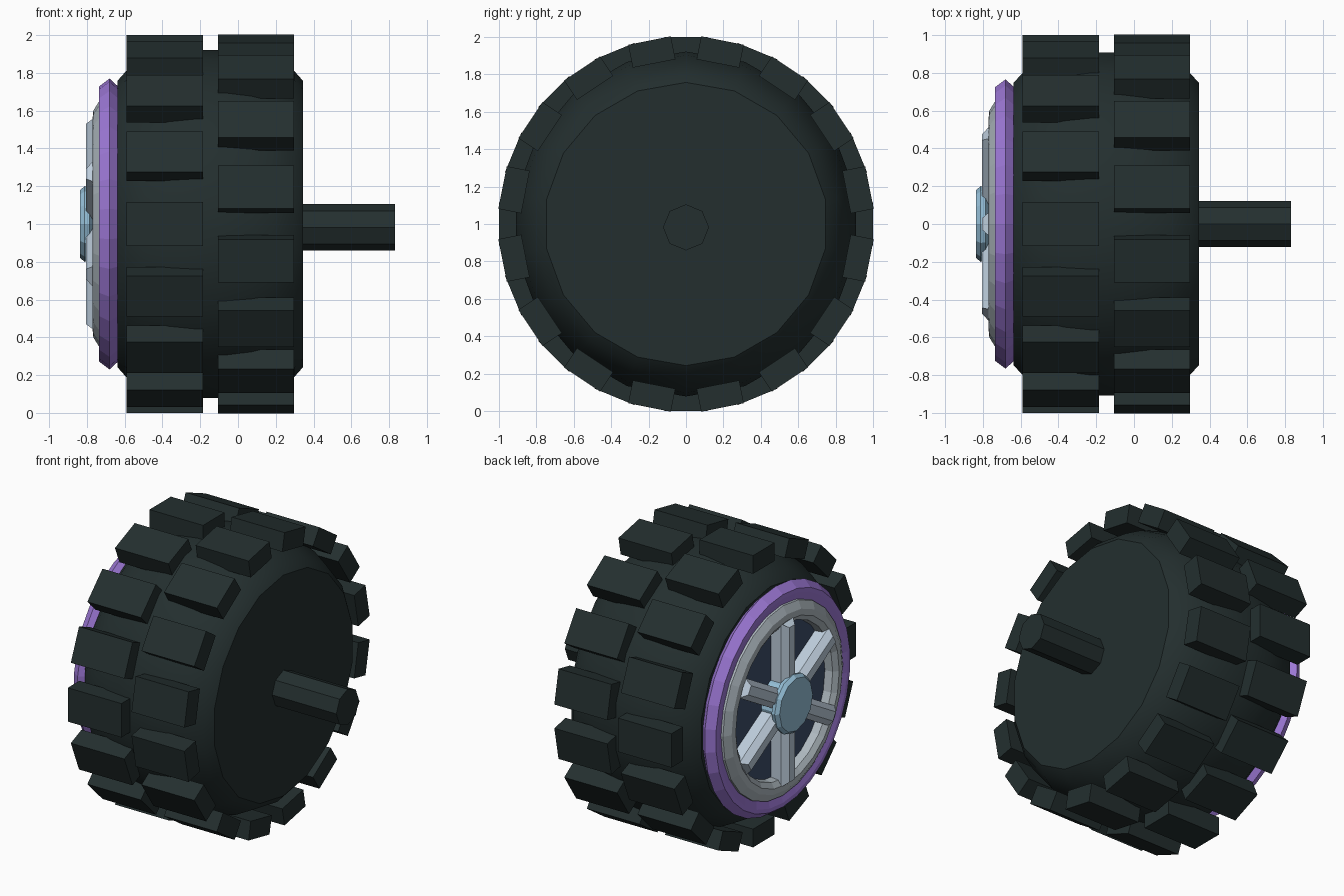
import bpy, bmesh, math
from mathutils import Matrix

if "Cube" in bpy.data.objects:
    bpy.data.objects.remove(bpy.data.objects["Cube"])

CZ = 1.0  # height of the wheel axis


def material(name, rgb):
    m = bpy.data.materials.new(name)
    m.diffuse_color = (*rgb, 1)
    m.use_nodes = True
    m.node_tree.nodes["Principled BSDF"].inputs["Base Color"].default_value = m.diffuse_color
    return m


RUBBER = material("dark rubber", (0.017, 0.028, 0.028))
PURPLE = material("purple", (0.34, 0.19, 0.68))
GREY = material("rim grey", (0.42, 0.48, 0.52))
SILVER = material("pale silver", (0.50, 0.60, 0.70))
BLUE = material("light blue", (0.30, 0.52, 0.68))
NAVY = material("slate navy", (0.045, 0.075, 0.14))


def finish(bm, name, mat, smooth=None):
    bmesh.ops.recalc_face_normals(bm, faces=bm.faces)
    me = bpy.data.meshes.new(name)
    bm.to_mesh(me)
    bm.free()
    me.materials.append(mat)
    ob = bpy.data.objects.new(name, me)
    bpy.context.collection.objects.link(ob)
    if smooth:
        bpy.ops.object.select_all(action='DESELECT')
        ob.select_set(True)
        bpy.context.view_layer.objects.active = ob
        bpy.ops.object.shade_smooth_by_angle(angle=math.radians(smooth))
    return ob


def lathe(name, profile, sides, mat, ring=False, smooth=None, cz=CZ):
    """Turn (x, radius) points about the x axis; closed ring or capped solid."""
    bm = bmesh.new()
    rows = []
    for x, r in profile:
        rows.append([bm.verts.new((x, r * math.sin(2 * math.pi * i / sides),
                                   cz + r * math.cos(2 * math.pi * i / sides)))
                     for i in range(sides)])
    pairs = list(zip(rows, rows[1:]))
    if ring:
        pairs.append((rows[-1], rows[0]))
    else:
        bm.faces.new(rows[0])
        bm.faces.new(rows[-1])
    for a, b in pairs:
        for i in range(sides):
            j = (i + 1) % sides
            bm.faces.new((a[i], a[j], b[j], b[i]))
    return finish(bm, name, mat, smooth)


def prism(bm, near, far, angle):
    """Bridge two (x, tangent, radius) outlines, turned to an angle about the axle."""
    turn = Matrix.Translation((0, 0, CZ)) @ Matrix.Rotation(angle, 4, 'X')
    a = [bm.verts.new(p) for p in near]
    b = [bm.verts.new(p) for p in far]
    n = len(a)
    bm.faces.new(a)
    bm.faces.new(b)
    for i in range(n):
        bm.faces.new((a[i], a[(i + 1) % n], b[(i + 1) % n], b[i]))
    bmesh.ops.transform(bm, matrix=turn, verts=a + b)


# Barrel-shaped tyre
MID = -0.147
half = [(0.492, 0.757), (0.445, 0.81), (0.34, 0.866), (0.22, 0.902), (0.08, 0.922)]
tyre = [(MID - d, r) for d, r in half] + [(MID + d, r) for d, r in reversed(half)]
lathe("tyre", tyre, 18, RUBBER, smooth=40)

# Two staggered rows of tread blocks
for name, x0, x1, shift in (("outer_treads", -0.59, -0.184, 0.0),
                            ("inner_treads", -0.105, 0.296, 0.5)):
    bm = bmesh.new()
    for i in range(16):
        rect = [(x0, -0.116), (x1, -0.116), (x1, 0.116), (x0, 0.116)]
        prism(bm, [(x, t, 0.875) for x, t in rect], [(x, t, 1.0) for x, t in rect],
              (i + shift) * math.pi / 8)
    finish(bm, name, RUBBER)

# Axle
lathe("axle", [(0.3, 0.123), (0.832, 0.123)], 8, RUBBER, cz=0.982)

# Wheel face: purple band, grey rim, recessed disc
lathe("purple_band", [(-0.62, 0.72), (-0.637, 0.73), (-0.68, 0.77), (-0.736, 0.728),
                      (-0.736, 0.70), (-0.715, 0.63), (-0.62, 0.63)], 30, PURPLE, ring=True)
lathe("rim_ring", [(-0.65, 0.66), (-0.735, 0.65), (-0.766, 0.60), (-0.770, 0.56),
                   (-0.745, 0.525), (-0.65, 0.515)], 24, GREY, ring=True)
lathe("back_disc", [(-0.63, 0.6), (-0.69, 0.6)], 24, NAVY)

# Six bevelled spokes
bm = bmesh.new()
section = [(-0.67, -0.065), (-0.765, -0.065), (-0.805, -0.03),
           (-0.805, 0.03), (-0.765, 0.065), (-0.67, 0.065)]
for i in range(6):
    prism(bm, [(x, t, 0.10) for x, t in section],
          [(x, t, 0.56 if x > -0.8 else 0.53) for x, t in section], i * math.pi / 3)
finish(bm, "spokes", SILVER)

# Hub cap
lathe("hub_cap", [(-0.68, 0.17), (-0.77, 0.17), (-0.785, 0.195), (-0.812, 0.2), (-0.836, 0.18)],
      12, BLUE)
